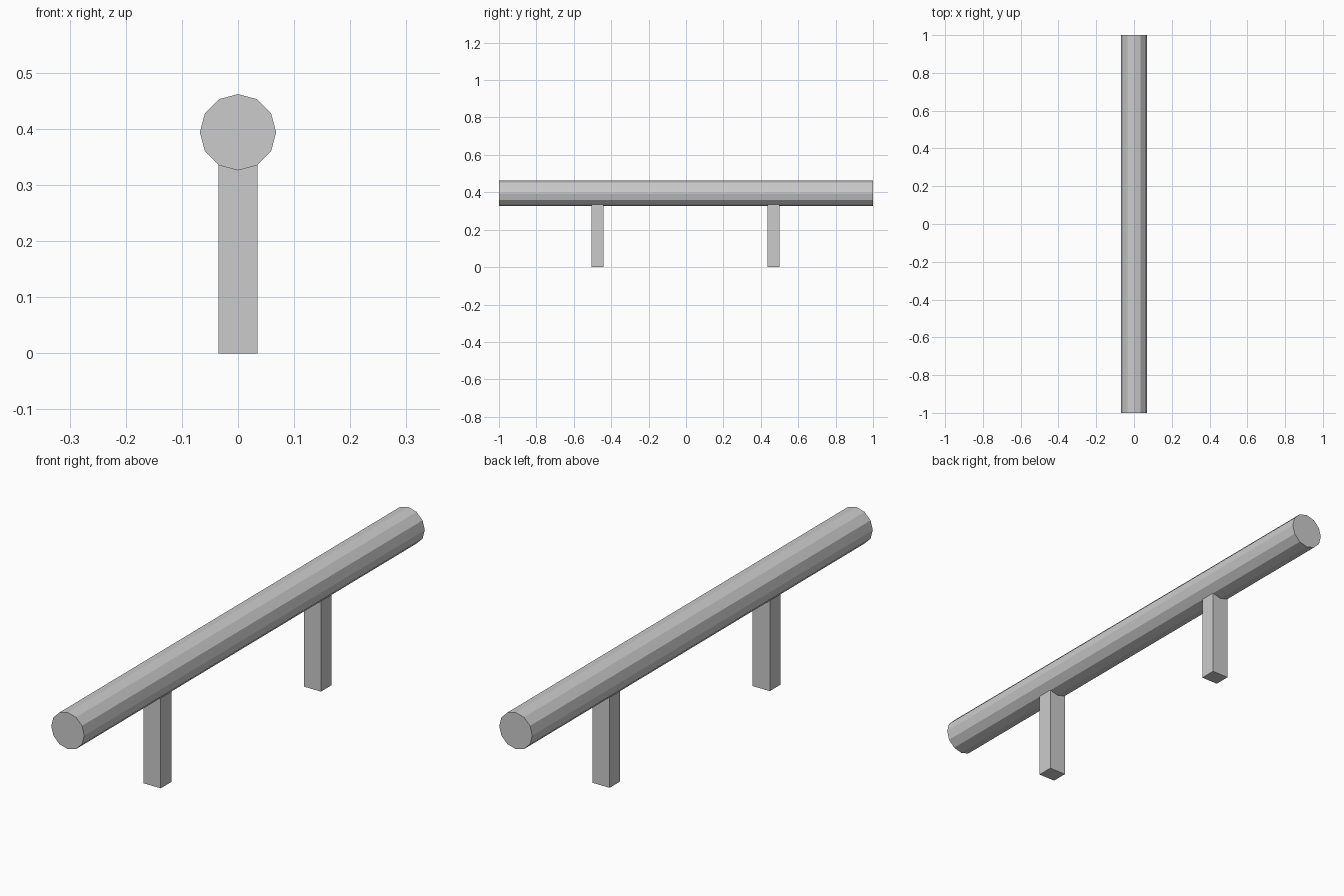
import bpy
import math

if "Cube" in bpy.data.objects:
    bpy.data.objects.remove(bpy.data.objects["Cube"])

BAR_R, BAR_Z = 0.068, 0.394
LEG_X, LEG_Y, LEG_H = 0.07, 0.062, 0.336

# Twelve-sided rail lying along y, with a ridge at top and bottom
bpy.ops.mesh.primitive_cylinder_add(vertices=12, radius=BAR_R, depth=2,
                                    location=(0, 0, BAR_Z),
                                    rotation=(math.pi / 2, 0, 0))
bpy.context.object.name = "rail"


# Square posts, rising just into the underside of the rail
def add_leg(name, y):
    bpy.ops.mesh.primitive_cube_add(size=1, location=(0, y, LEG_H / 2))
    leg = bpy.context.object
    leg.name = name
    leg.scale = (LEG_X, LEG_Y, LEG_H)
    bpy.ops.object.transform_apply(location=False, rotation=False, scale=True)


for name, y in (("front_leg", -0.473), ("back_leg", 0.468)):
    add_leg(name, y)
